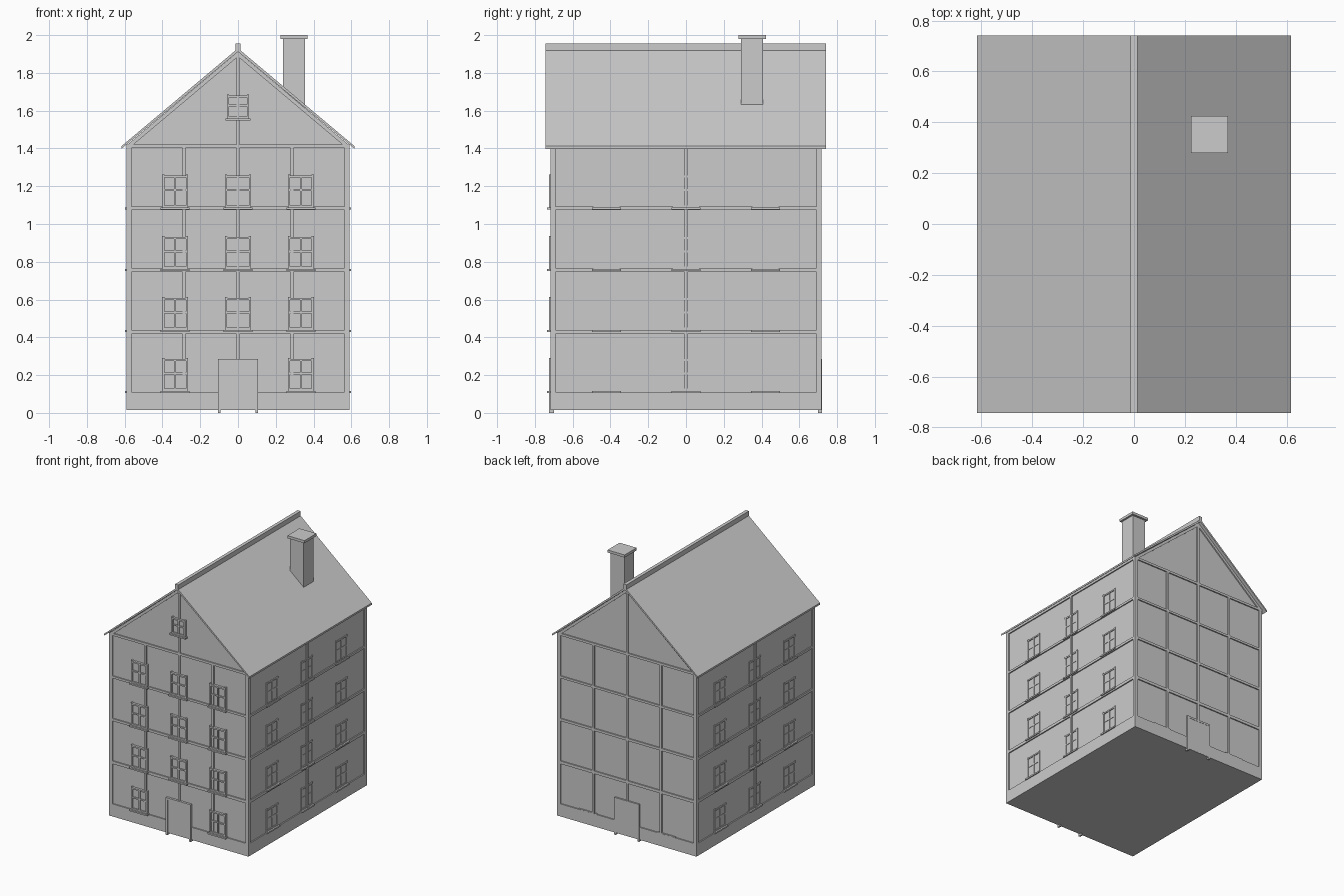
import bpy, bmesh, math
from mathutils import Matrix

if "Cube" in bpy.data.objects:
    bpy.data.objects.remove(bpy.data.objects["Cube"])

mat = bpy.data.materials.new("light grey")
mat.diffuse_color = (0.6, 0.6, 0.6, 1)
mat.use_nodes = True
mat.node_tree.nodes["Principled BSDF"].inputs["Base Color"].default_value = mat.diffuse_color


def finish(name, bm):
    bmesh.ops.recalc_face_normals(bm, faces=bm.faces[:])
    me = bpy.data.meshes.new(name)
    bm.to_mesh(me)
    bm.free()
    me.materials.append(mat)
    ob = bpy.data.objects.new(name, me)
    bpy.context.collection.objects.link(ob)
    return ob


def box(bm, x0, x1, y0, y1, z0, z1, rot=0):
    m = Matrix.Rotation(math.radians(rot), 4, 'Z')
    m = m @ Matrix.Translation(((x0 + x1) / 2, (y0 + y1) / 2, (z0 + z1) / 2))
    m = m @ Matrix.Diagonal((abs(x1 - x0), abs(y1 - y0), abs(z1 - z0), 1))
    bmesh.ops.create_cube(bm, size=1, matrix=m)


def prism(bm, pts, y0, y1, rot=0):
    # extrude an (x, z) outline along y
    m = Matrix.Rotation(math.radians(rot), 4, 'Z')
    a = [bm.verts.new(m @ Matrix.Translation((x, y0, z)).translation) for x, z in pts]
    b = [bm.verts.new(m @ Matrix.Translation((x, y1, z)).translation) for x, z in pts]
    bm.faces.new(a)
    bm.faces.new(b[::-1])
    n = len(pts)
    for i in range(n):
        bm.faces.new((a[i], b[i], b[(i + 1) % n], a[(i + 1) % n]))


HX, HY = 0.591, 0.717        # outer face of the timber frame
REC = 0.009                  # depth of the recessed panels
PLINTH = 0.111
BEAMS = [(0.418, 0.44), (0.747, 0.766), (1.075, 1.092), (1.402, 1.42)]
SILLS = [0.111, 0.434, 0.757, 1.082]

# Plastered walls with gables
bm = bmesh.new()
x = HX - REC
prism(bm, [(-x, 0.05), (x, 0.05), (x, 1.415), (0, 1.905), (-x, 1.415)], -HY + REC, HY - REC)
finish("walls", bm)

# Plinth
bm = bmesh.new()
box(bm, -HX, HX, -HY, HY, 0.015, PLINTH)
finish("plinth", bm)

# Timber frame: corner posts, rings, wall posts and gable rafters
bm = bmesh.new()
for sx in (-1, 1):
    for sy in (-1, 1):
        box(bm, sx * (HX - 0.026), sx * HX, sy * (HY - 0.026), sy * HY, PLINTH, 1.42)
finish("corner_posts", bm)

bm = bmesh.new()
for z0, z1 in BEAMS:
    for rot, half, dist in ((0, HX, HY), (180, HX, HY), (90, HY, HX), (270, HY, HX)):
        box(bm, -half + 0.002, half - 0.002, -dist, -dist + 0.02, z0, z1, rot)
finish("floor_beams", bm)

bm = bmesh.new()
for rot in (0, 180):
    for u in (-0.286, 0.286):
        box(bm, u - 0.009, u + 0.009, -HY, -HY + 0.02, PLINTH, 1.41, rot)
    box(bm, -0.009, 0.009, -HY, -HY + 0.02, 0.28, 1.895, rot)
for rot in (90, 270):
    box(bm, -0.009, 0.009, -HX, -HX + 0.02, PLINTH, 1.41, rot)
finish("wall_posts", bm)

bm = bmesh.new()
for rot in (0, 180):
    for s in (-1, 1):
        prism(bm, [(s * HX, 1.415), (0, 1.912), (0, 1.886), (s * 0.56, 1.415)],
              -HY, -HY + 0.02, rot)
finish("gable_rafters", bm)


# Windows: frame with slightly dipped head, cross bars, glass and sill
def window(fr, gl, si, u, z, w, h, dist, rot):
    t, front, back = 0.012, -dist, -dist + 0.025
    z0, z1 = z + 0.005, z + h
    for s in (-1, 1):
        box(fr, u + s * w / 2, u + s * (w / 2 - t), front, back, z0, z1, rot)
    a, b = u - w / 2, u + w / 2
    prism(fr, [(a, z1 - t - 0.004), (b, z1 - t - 0.004), (b, z1), (u + w * 0.36, z1 - 0.005),
               (u - w * 0.36, z1 - 0.005), (a, z1)], front - 0.001, back, rot)
    box(fr, a, b, front, back, z0, z0 + t, rot)
    box(fr, u - 0.006, u + 0.006, front + 0.001, back, z0, z1 - 0.006, rot)
    zm = z0 + h * 0.52
    box(fr, a, b, front + 0.002, back, zm - 0.005, zm + 0.005, rot)
    box(gl, a + 0.002, b - 0.002, front + 0.01, back, z0, z1 - 0.008, rot)
    box(si, a - 0.008, b + 0.008, front - 0.012, back, z - 0.005, z + 0.006, rot)


fr, gl, si = bmesh.new(), bmesh.new(), bmesh.new()
for i, z in enumerate(SILLS):
    for u in (-0.333, 0, 0.333):
        if i or u:
            window(fr, gl, si, u, z, 0.138, 0.179, 0.725, 0)
            window(fr, gl, si, u, z, 0.138, 0.179, 0.704, 180)
    for u in (-0.42, 0, 0.42):
        for rot in (90, 270):
            window(fr, gl, si, u, z, 0.138, 0.179, 0.587, rot)
window(fr, gl, si, 0, 1.553, 0.118, 0.132, 0.725, 0)
finish("window_frames", fr)
finish("window_panes", gl)
finish("window_sills", si)

# Doors front and back
fr, dr = bmesh.new(), bmesh.new()
for rot, d in ((0, 0.725), (180, 0.72)):
    prism(fr, [(-0.106, 0), (-0.106, 0.286), (0.106, 0.286), (0.106, 0),
               (0.092, 0), (0.092, 0.271), (-0.092, 0.271), (-0.092, 0)], -d, -0.7, rot)
    box(dr, -0.093, 0.093, -HY - 0.001, -0.7, 0.016, 0.272, rot)
finish("door_frames", fr)
finish("doors", dr)

# Roof slabs and ridge
bm = bmesh.new()
prism(bm, [(-0.617, 1.412), (0, 1.93), (0.617, 1.412), (0.617, 1.398), (0, 1.912), (-0.617, 1.398)],
      -0.743, 0.741)
finish("roof", bm)
bm = bmesh.new()
box(bm, -0.013, 0.013, -0.743, 0.741, 1.918, 1.955)
finish("ridge_beam", bm)

# Chimney
bm = bmesh.new()
box(bm, 0.238, 0.354, 0.291, 0.408, 1.6, 1.985)
finish("chimney", bm)
bm = bmesh.new()
box(bm, 0.224, 0.369, 0.279, 0.424, 1.98, 2.0)
finish("chimney_cap", bm)
